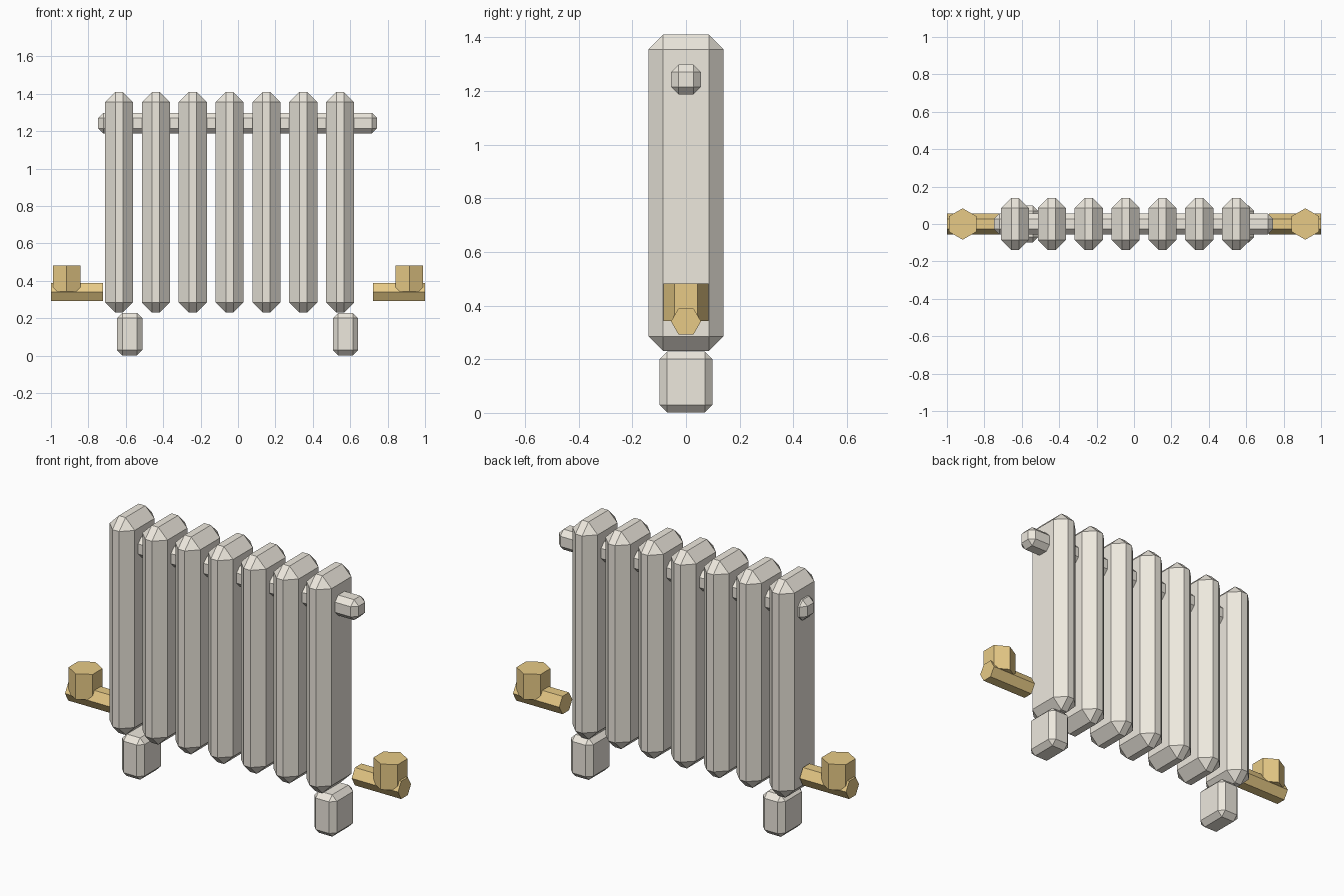
import bpy, bmesh
from math import pi
from mathutils import Matrix, Vector

if "Cube" in bpy.data.objects:
    bpy.data.objects.remove(bpy.data.objects["Cube"])


def material(name, color):
    m = bpy.data.materials.new(name)
    m.diffuse_color = (*color, 1)
    m.use_nodes = True
    m.node_tree.nodes["Principled BSDF"].inputs["Base Color"].default_value = m.diffuse_color
    return m


cream = material("cream_enamel", (0.85, 0.81, 0.73))
brass = material("brass", (0.80, 0.59, 0.24))


def finish(bm, name, mat):
    bmesh.ops.recalc_face_normals(bm, faces=bm.faces)
    mesh = bpy.data.meshes.new(name)
    bm.to_mesh(mesh)
    bm.free()
    mesh.materials.append(mat)
    obj = bpy.data.objects.new(name, mesh)
    bpy.context.collection.objects.link(obj)
    return obj


def chamfered_box(name, centre, size, chamfer):
    bm = bmesh.new()
    bmesh.ops.create_cube(bm, size=1)
    bmesh.ops.scale(bm, vec=Vector(size), verts=bm.verts)
    bmesh.ops.bevel(bm, geom=bm.edges[:], offset=chamfer, segments=1,
                    profile=0.5, affect='EDGES')
    bmesh.ops.translate(bm, vec=Vector(centre), verts=bm.verts)
    return finish(bm, name, cream)


def hex_bar(name, centre, radius, length, along_x=False):
    bm = bmesh.new()
    turn = Matrix.Rotation(pi / 2 if along_x else 0, 4, 'Y')
    bmesh.ops.create_cone(bm, cap_ends=True, segments=6, radius1=radius,
                          radius2=radius, depth=length,
                          matrix=Matrix.Translation(centre) @ turn)
    return finish(bm, name, brass)


# Seven column fins, set slightly to the left of centre
for i in range(7):
    chamfered_box(f"fin_{i + 1}", (-0.636 + 0.197 * i, 0, 0.82),
                  (0.15, 0.28, 1.18), 0.055)

# Upper pipe running through all fins
chamfered_box("top_pipe", (-0.002, 0, 1.243), (1.492, 0.111, 0.111), 0.028)

# Feet and valves, left and right
for side, s in (("left", -1), ("right", 1)):
    chamfered_box(f"{side}_foot", (s * 0.577 - 0.002, 0, 0.115),
                  (0.135, 0.196, 0.227), 0.028)
    hex_bar(f"{side}_valve_pipe", (s * 0.861, 0, 0.341), 0.056, 0.278, True)
    hex_bar(f"{side}_valve_knob", (s * 0.916, 0, 0.412), 0.084, 0.139)
